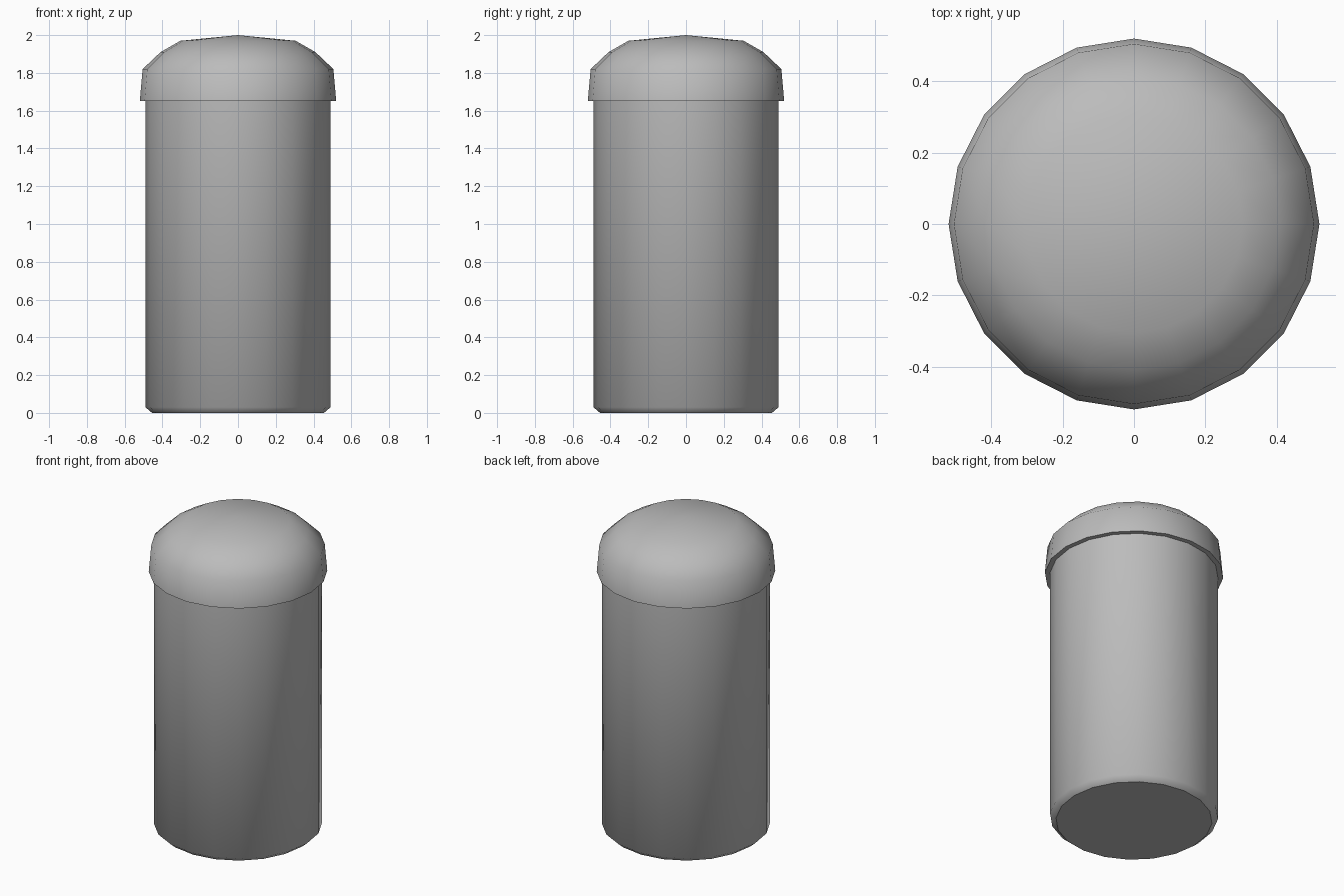
import bpy
import bmesh
import math

SIDES = 20

cube = bpy.data.objects.get("Cube")
if cube:
    bpy.data.objects.remove(cube, do_unlink=True)


def make_material(name, color):
    mat = bpy.data.materials.new(name)
    mat.use_nodes = True
    mat.diffuse_color = color
    mat.node_tree.nodes["Principled BSDF"].inputs["Base Color"].default_value = color
    return mat


def lathe(name, profile, mat, sharp_rings=()):
    """Revolve (radius, height) points around z; a zero radius becomes a pole."""
    bm = bmesh.new()
    rings = []
    for r, z in profile:
        count = SIDES if r > 0 else 1
        rings.append([bm.verts.new((r * math.cos(math.tau * i / SIDES),
                                    r * math.sin(math.tau * i / SIDES), z))
                      for i in range(count)])
    for low, high in zip(rings, rings[1:]):
        for i in range(SIDES):
            j = (i + 1) % SIDES
            if len(high) == 1:
                bm.faces.new((low[i], low[j], high[0]))
            else:
                bm.faces.new((low[i], low[j], high[j], high[i]))
    # Close the open bottom ring
    bm.faces.new(list(reversed(rings[0])))
    for face in bm.faces:
        face.smooth = True
    for k in sharp_rings:
        for i in range(SIDES):
            bm.edges.get((rings[k][i], rings[k][(i + 1) % SIDES])).smooth = False
    bmesh.ops.recalc_face_normals(bm, faces=bm.faces)
    mesh = bpy.data.meshes.new(name)
    bm.to_mesh(mesh)
    bm.free()
    mesh.materials.append(mat)
    obj = bpy.data.objects.new(name, mesh)
    bpy.context.collection.objects.link(obj)
    return obj


grey = make_material("plain grey", (0.5, 0.5, 0.5, 1))

# Cylindrical body with a bevelled foot
lathe("body", [(0.455, 0), (0.49, 0.03), (0.49, 1.66)], grey, sharp_rings=(0,))

# Overhanging domed cap
lathe("cap", [(0.52, 1.65), (0.505, 1.82), (0.41, 1.91), (0.305, 1.97), (0, 2.0)],
      grey, sharp_rings=(0,))
